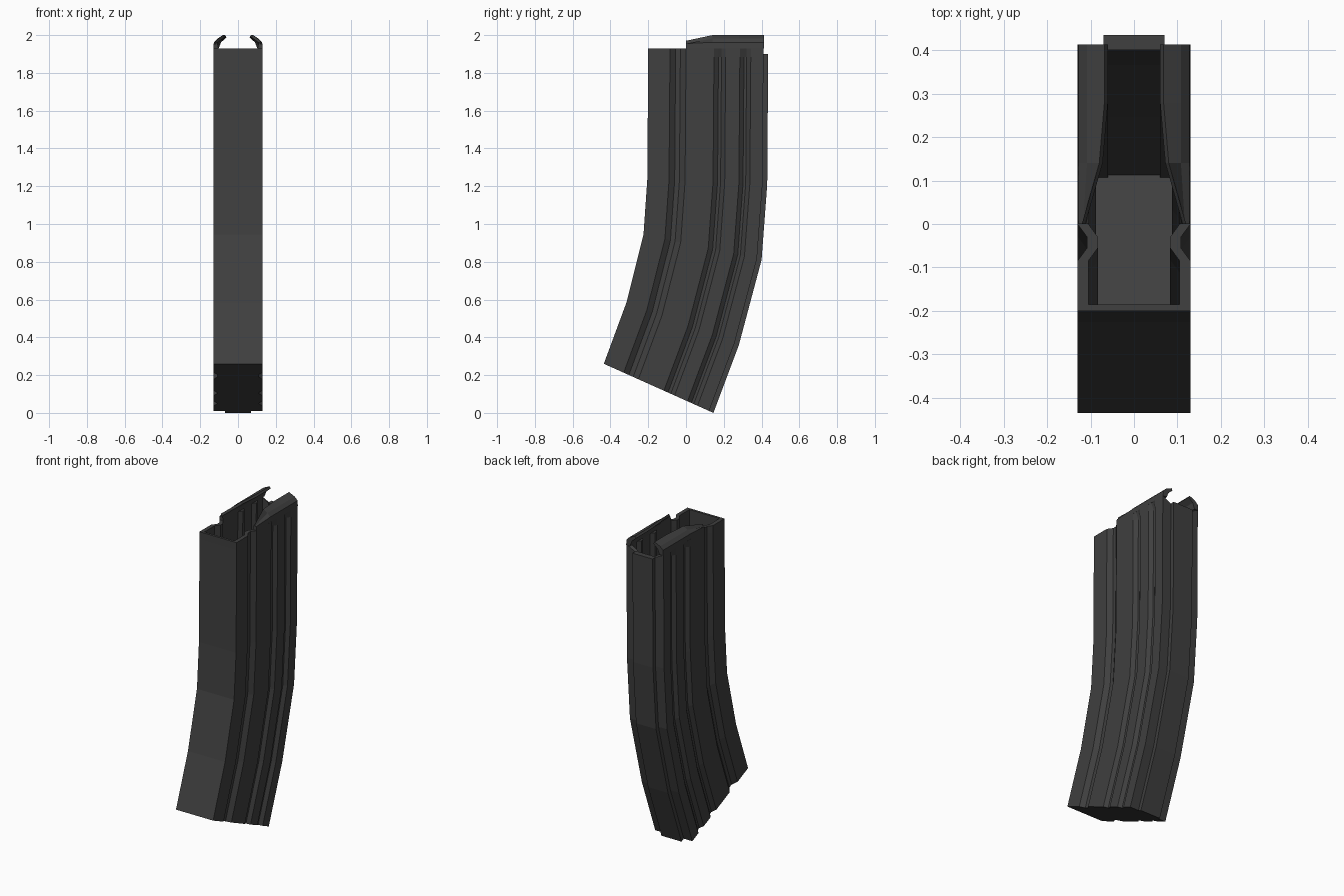
import bpy
import bmesh
from mathutils import Vector

cube = bpy.data.objects.get("Cube")
if cube:
    bpy.data.objects.remove(cube, do_unlink=True)

metal = bpy.data.materials.new("dark grey metal")
metal.use_nodes = True
GREY = (0.05, 0.05, 0.05, 1)
metal.diffuse_color = GREY
metal.node_tree.nodes["Principled BSDF"].inputs["Base Color"].default_value = GREY

FRONT, DEPTH = -0.2, 0.635
WALL = 0.13

# Front and back edge of the curved body as (y, z), top to bottom
STATIONS = [
    ((-0.2, 1.93), (0.435, 1.93)),
    ((-0.2, 1.895), (0.435, 1.895)),
    ((-0.205, 1.235), (0.43, 1.21)),
    ((-0.225, 0.945), (0.4, 0.81)),
    ((-0.315, 0.585), (0.28, 0.36)),
    ((-0.435, 0.26), (0.145, 0.0)),
]
# Side ribs pressed inwards: start, floor start, floor end, end, depth
GROOVES = [
    (-0.085, -0.055, -0.03, 0.0, 0.022),
    (0.148, 0.172, 0.188, 0.21, 0.018),
    (0.285, 0.307, 0.321, 0.343, 0.018),
]


def half_profile(x, front, back, spine_x, spine_y):
    pts = [(x, front)]
    for a, b, c, d, depth in GROOVES:
        pts += [(x, a), (x - depth, b), (x - depth, c), (x, d)]
    return pts + [(x, back), (spine_x, back), (spine_x, spine_y)]


def full_profile(half):
    return half + [(-x, y) for x, y in reversed(half)]


def place(x, y, station, lift=0.0):
    f, b = Vector(station[0]), Vector(station[1])
    p = f + (b - f) * ((y - FRONT) / DEPTH)
    return (x, p.x, p.y + lift)


def make_object(name, bm):
    bmesh.ops.recalc_face_normals(bm, faces=bm.faces)
    mesh = bpy.data.meshes.new(name)
    bm.to_mesh(mesh)
    bm.free()
    mesh.materials.append(metal)
    obj = bpy.data.objects.new(name, mesh)
    bpy.context.collection.objects.link(obj)


def bridge(bm, r, s):
    n = len(r)
    for i in range(n):
        j = (i + 1) % n
        bm.faces.new((r[i], r[j], s[j], s[i]))


# Hollow curved body with ribbed sides, open top and closed bottom
outer = full_profile(half_profile(WALL, FRONT, 0.41, 0.07, 0.435))
inner = full_profile(half_profile(0.105, -0.185, 0.393, 0.06, 0.4))
bm = bmesh.new()
shells = []
for profile, is_outer in ((outer, True), (inner, False)):
    rings = []
    for k, st in enumerate(STATIONS):
        lift = 0.02 if k == len(STATIONS) - 1 and not is_outer else 0.0
        ring = []
        for x, y in profile:
            px, up = x, lift
            if k == 0:
                # rear grooves run out at the rim; the spine stops lower
                if is_outer and 0.1 < y < 0.38:
                    px = WALL if x > 0 else -WALL
                if abs(x) < 0.08 and y > 0.39:
                    up = -0.03
            elif k == 1:
                up = -0.01
            ring.append(bm.verts.new(place(px, y, st, up)))
        rings.append(ring)
    for r, s in zip(rings, rings[1:]):
        bridge(bm, r, s)
    bm.faces.new(rings[-1])
    shells.append(rings)
bridge(bm, shells[0][0], shells[1][0])
make_object("magazine_body", bm)


# Feed lips folding inwards over the rear of the opening:
# y, bend height, tip x, tip height
LIPS = [
    (0.0, 1.955, 0.112, 1.97),
    (0.14, 1.962, 0.072, 2.0),
    (0.28, 1.962, 0.06, 2.0),
    (0.413, 1.962, 0.06, 2.0),
]
for side, name in ((1, "left_feed_lip"), (-1, "right_feed_lip")):
    bm = bmesh.new()
    rings = []
    for y, bend, tip, top in LIPS:
        section = [(WALL, 1.928), (0.128, bend), (max(0.108, tip + 0.005), top - 0.018),
                   (tip + 0.008, top), (tip, top - 0.012),
                   (max(0.09, tip - 0.003), bend), (0.103, 1.928)]
        rings.append([bm.verts.new((side * x, y, z)) for x, z in section])
    for r, s in zip(rings, rings[1:]):
        bridge(bm, r, s)
    bm.faces.new(rings[0])
    bm.faces.new(rings[-1])
    make_object(name, bm)
